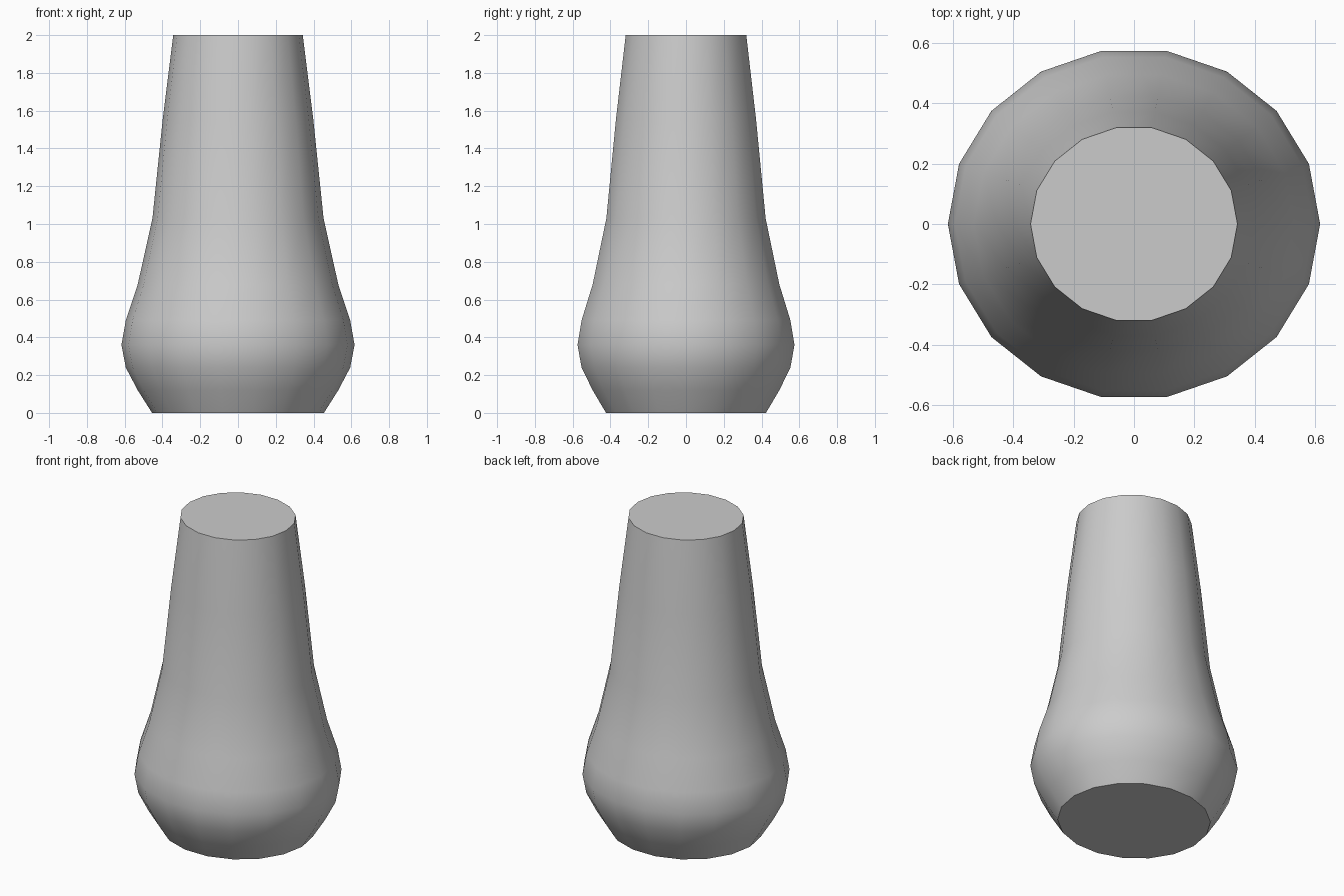
import bpy, bmesh
from math import cos, sin, tau, radians

if "Cube" in bpy.data.objects:
    bpy.data.objects.remove(bpy.data.objects["Cube"])

SIDES = 18
DEPTH = 0.945  # y radius relative to x radius

# Side profile: (x radius, height)
PROFILE = [(0.455, 0), (0.531, 0.12), (0.594, 0.24), (0.617, 0.36), (0.594, 0.49),
           (0.531, 0.68), (0.453, 1.03), (0.399, 1.55), (0.343, 2.0)]

# Vase body: stacked oval rings with capped ends
bm = bmesh.new()
rings = []
for r, z in PROFILE:
    rings.append([bm.verts.new((r * cos(tau * i / SIDES), DEPTH * r * sin(tau * i / SIDES), z))
                  for i in range(SIDES)])
for low, high in zip(rings, rings[1:]):
    for i in range(SIDES):
        j = (i + 1) % SIDES
        bm.faces.new((low[i], low[j], high[j], high[i]))
bm.faces.new(rings[0][::-1])
bm.faces.new(rings[-1])

mesh = bpy.data.meshes.new("vase_body")
bm.to_mesh(mesh)
bm.free()
body = bpy.data.objects.new("vase_body", mesh)
bpy.context.collection.objects.link(body)

# Smooth sides, sharp rims
bpy.context.view_layer.objects.active = body
body.select_set(True)
bpy.ops.object.shade_smooth_by_angle(angle=radians(40))
